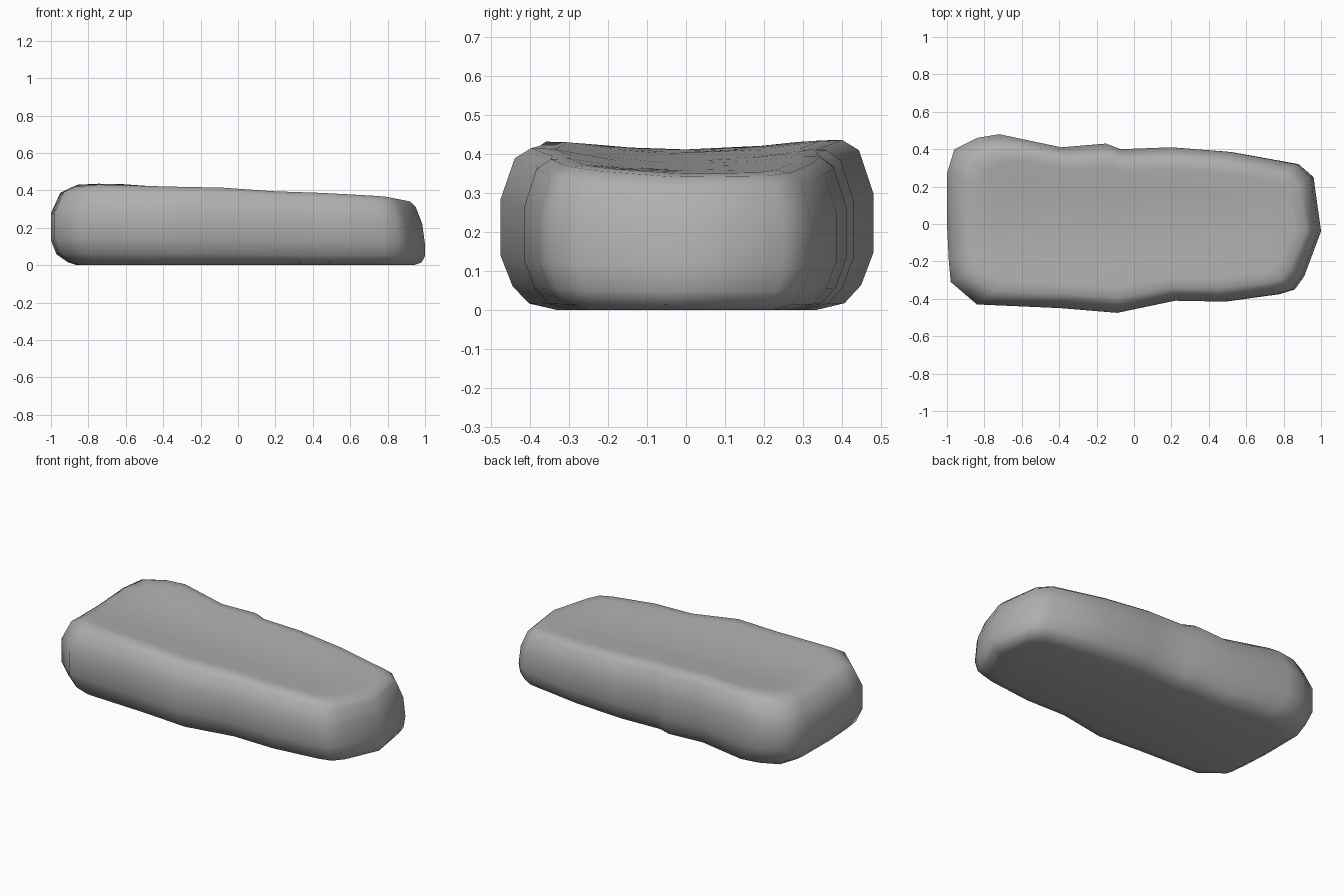
import bpy, bmesh

if "Cube" in bpy.data.objects:
    bpy.data.objects.remove(bpy.data.objects["Cube"])

# Widest outline of the slab, seen from above
outline = [(-1, 0), (-0.99, -0.2), (-0.98, -0.31), (-0.84, -0.43), (-0.39, -0.45), (-0.09, -0.475),
           (0.22, -0.41), (0.49, -0.415), (0.78, -0.375), (0.86, -0.35), (0.91, -0.28),
           (1, -0.04), (0.96, 0.25), (0.88, 0.32), (0.52, 0.385), (0.2, 0.41),
           (-0.07, 0.40), (-0.15, 0.43), (-0.39, 0.41), (-0.72, 0.48), (-0.84, 0.46),
           (-0.96, 0.40), (-1, 0.27)]

# Height fraction, side inset, left end inset, right end inset
levels = [(0.0, 0.14, 0.14, 0.06), (0.04, 0.07, 0.09, 0.02), (0.14, 0.03, 0.03, 0.0),
          (0.32, 0.0, 0.0, 0.0), (0.64, 0.0, 0.0, 0.015), (0.9, 0.035, 0.05, 0.05),
          (0.98, 0.075, 0.11, 0.08), (1.0, 0.13, 0.16, 0.14), (1.0, 0.26, 0.26, 0.26),
          (1.0, 0.39, 0.36, 0.36)]


def top_height(x, y):
    # Thins to the right, dished along the middle, lowest at the back right corner
    return 0.381 - 0.036 * x + 0.25 * y * y - 0.05 * max(0, x) * max(0, y)


bm = bmesh.new()
rings = []
for f, side, left, right in levels:
    ring = []
    for x, y in outline:
        px = x * (1 - (right if x > 0 else left))
        py = y * (1 - side / 0.45)
        ring.append(bm.verts.new((px, py, f * top_height(px, py))))
    rings.append(ring)

# Side bands and the two broad faces
n = len(outline)
for a, b in zip(rings, rings[1:]):
    for i in range(n):
        j = (i + 1) % n
        bm.faces.new((a[i], a[j], b[j], b[i]))
bottom = bm.faces.new(rings[0][::-1])
top = bm.faces.new(rings[-1])
bmesh.ops.triangulate(bm, faces=[bottom, top])
bmesh.ops.recalc_face_normals(bm, faces=bm.faces[:])
for face in bm.faces:
    face.smooth = True

mesh = bpy.data.meshes.new("stone_slab")
bm.to_mesh(mesh)
bm.free()

# Dark grey stone
stone = bpy.data.materials.new("stone_grey")
stone.diffuse_color = (0.43, 0.43, 0.43, 1)
stone.use_nodes = True
stone.node_tree.nodes["Principled BSDF"].inputs["Base Color"].default_value = stone.diffuse_color
mesh.materials.append(stone)
slab = bpy.data.objects.new("stone_slab", mesh)
bpy.context.collection.objects.link(slab)
